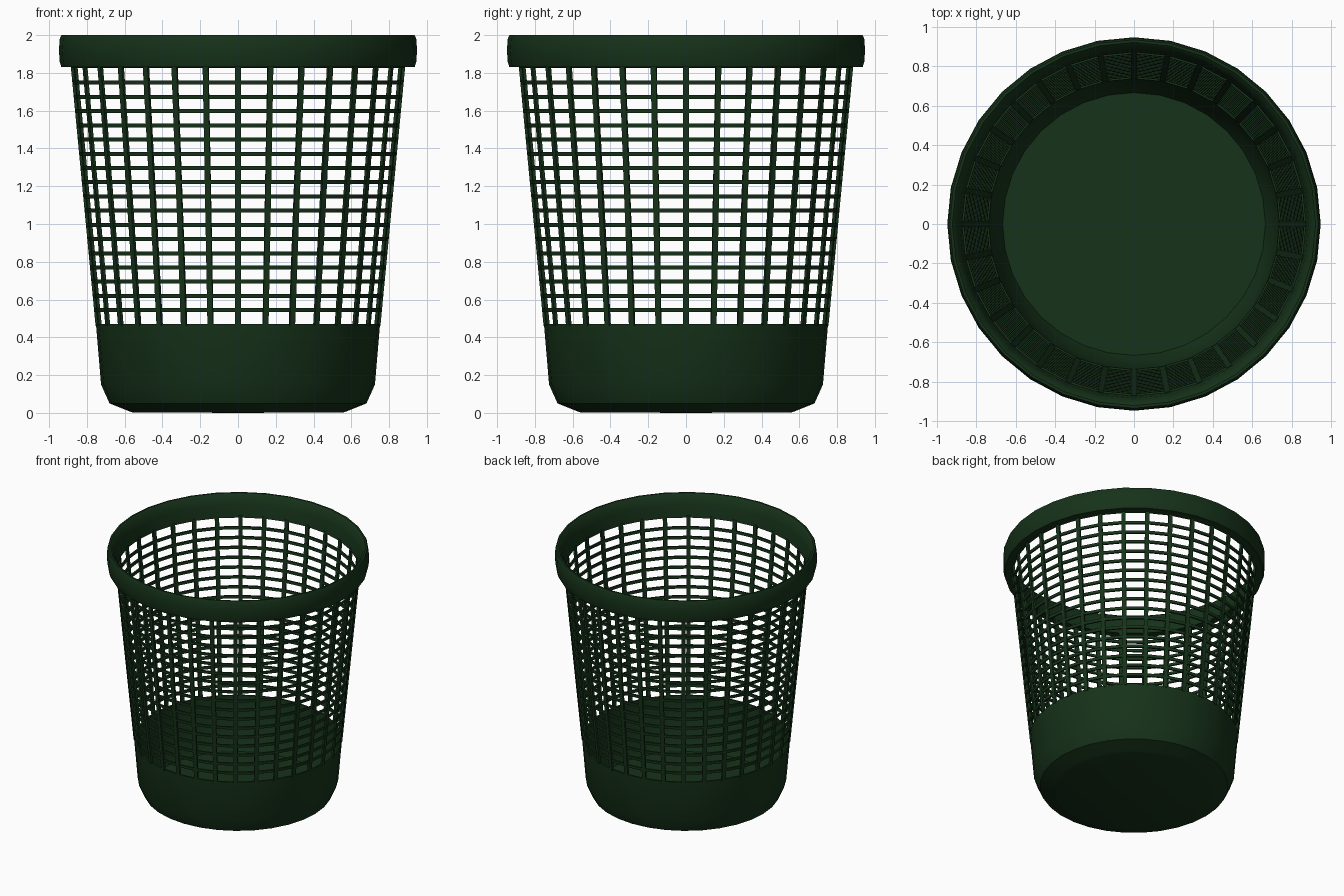
import bpy, bmesh, math

if "Cube" in bpy.data.objects:
    bpy.data.objects.remove(bpy.data.objects["Cube"])

N = 32
mat = bpy.data.materials.new("dark_green")
mat.diffuse_color = (0.008, 0.032, 0.01, 1)
mat.use_nodes = True
mat.node_tree.nodes["Principled BSDF"].inputs["Base Color"].default_value = mat.diffuse_color


def finish(name, bm, smooth=True):
    bmesh.ops.recalc_face_normals(bm, faces=bm.faces)
    me = bpy.data.meshes.new(name)
    bm.to_mesh(me)
    bm.free()
    ob = bpy.data.objects.new(name, me)
    bpy.context.collection.objects.link(ob)
    me.materials.append(mat)
    if smooth:
        bpy.ops.object.select_all(action='DESELECT')
        ob.select_set(True)
        bpy.context.view_layer.objects.active = ob
        bpy.ops.object.shade_smooth_by_angle(angle=math.radians(35))
    return ob


def lathe(bm, profile, closed=True):
    """Revolve (r, z) points in N steps; r = 0 becomes a single pole."""
    rings = []
    for r, z in profile:
        if r == 0:
            rings.append([bm.verts.new((0, 0, z))] * N)
        else:
            rings.append([bm.verts.new((r * math.cos(2 * math.pi * i / N),
                                        r * math.sin(2 * math.pi * i / N), z))
                          for i in range(N)])
    pairs = list(zip(rings, rings[1:]))
    if closed:
        pairs.append((rings[-1], rings[0]))
    for a, b in pairs:
        for i in range(N):
            j = (i + 1) % N
            face = list(dict.fromkeys((a[i], a[j], b[j], b[i])))
            bm.faces.new(face)


def wall(z):
    """Outer radius of the tapered mesh wall."""
    return 0.755 + (z - 0.47) * 0.0955


# Solid lower bowl with floor
bm = bmesh.new()
lathe(bm, [(0, 0.0), (0.56, 0.003), (0.58, 0.01), (0.68, 0.05), (0.725, 0.15),
           (0.752, 0.47), (0.738, 0.47), (0.711, 0.15), (0.667, 0.055), (0, 0.055)],
      closed=False)
finish("bowl", bm)

# Rolled rim
bm = bmesh.new()
lathe(bm, [(0.872, 1.825), (0.885, 1.83), (0.935, 1.83), (0.944, 1.86), (0.948, 1.92),
           (0.944, 1.98), (0.935, 2.0), (0.922, 2.0), (0.905, 1.985), (0.885, 1.92)])
finish("rim", bm)

# Horizontal hoops
bm = bmesh.new()
for k in range(17):
    z = 0.544 + k * 0.07525
    h = 0.0105
    lathe(bm, [(wall(z - h) - 0.003, z - h), (wall(z + h) - 0.003, z + h),
               (wall(z + h) - 0.015, z + h), (wall(z - h) - 0.015, z - h)])
finish("hoops", bm)

# Upright ribs
bm = bmesh.new()
for i in range(N):
    a = 2 * math.pi * i / N
    c, s = math.cos(a), math.sin(a)
    ends = []
    for z in (0.46, 1.84):
        ends.append([bm.verts.new((r * c - t * s, r * s + t * c, z))
                     for r, t in ((wall(z) - 0.016, -0.015), (wall(z), -0.015),
                                  (wall(z), 0.015), (wall(z) - 0.016, 0.015))])
    lo, hi = ends
    bm.faces.new(lo)
    bm.faces.new(hi)
    for k in range(4):
        m = (k + 1) % 4
        bm.faces.new((lo[k], lo[m], hi[m], hi[k]))
finish("ribs", bm, smooth=False)
